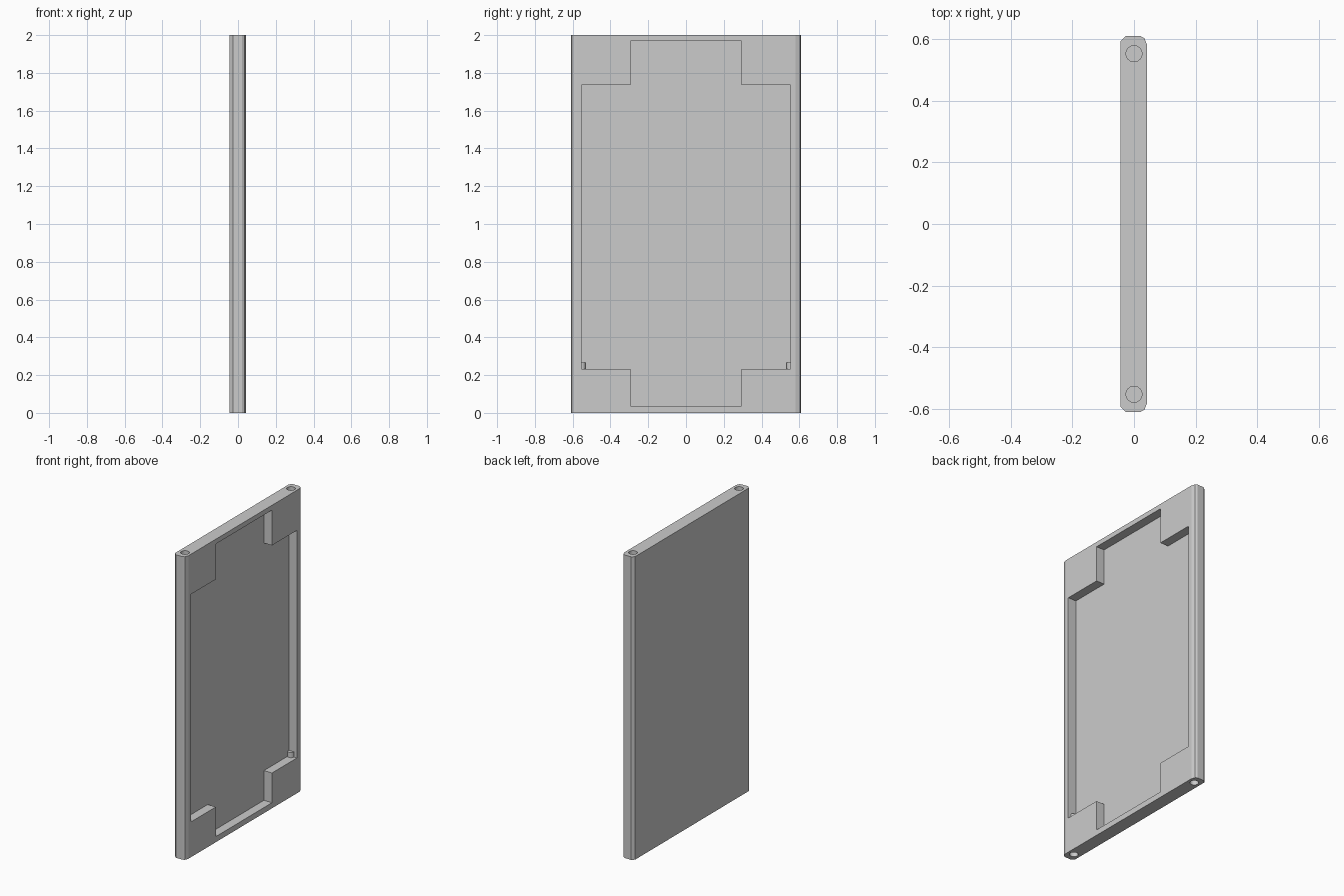
import bpy
import bmesh
from mathutils import Vector

cube = bpy.data.objects.get("Cube")
if cube:
    bpy.data.objects.remove(cube, do_unlink=True)

grey = bpy.data.materials.new("light grey")
grey.use_nodes = True
colour = (0.6, 0.6, 0.6, 1)
grey.diffuse_color = colour
grey.node_tree.nodes["Principled BSDF"].inputs["Base Color"].default_value = colour


def prism(name, outline, sweep):
    """Closed solid made by sweeping a flat outline along a vector."""
    bm = bmesh.new()
    face = bm.faces.new([bm.verts.new(p) for p in outline])
    new = bmesh.ops.extrude_face_region(bm, geom=[face])["geom"]
    moved = [v for v in new if isinstance(v, bmesh.types.BMVert)]
    bmesh.ops.translate(bm, verts=moved, vec=Vector(sweep))
    bmesh.ops.recalc_face_normals(bm, faces=bm.faces)
    mesh = bpy.data.meshes.new(name)
    bm.to_mesh(mesh)
    bm.free()
    mesh.materials.append(grey)
    obj = bpy.data.objects.new(name, mesh)
    bpy.context.collection.objects.link(obj)
    return obj


def cylinder(name, y, z, radius, height):
    bpy.ops.mesh.primitive_cylinder_add(vertices=32, radius=radius, depth=height,
                                        location=(0, y, z + height / 2))
    obj = bpy.context.object
    obj.name = name
    obj.data.materials.append(grey)
    return obj


def cut(target, cutter):
    cutter.hide_render = True
    mod = target.modifiers.new("cut", "BOOLEAN")
    mod.operation = "DIFFERENCE"
    mod.solver = "EXACT"
    mod.object = cutter
    bpy.context.view_layer.objects.active = target
    bpy.ops.object.modifier_apply(modifier=mod.name)
    bpy.data.objects.remove(cutter, do_unlink=True)


# Door panel: plan section with chamfered long edges
half = [(-0.044, 0.594), (-0.027, 0.61), (0.022, 0.61), (0.034, 0.603), (0.043, 0.58)]
section = half + [(x, -y) for x, y in reversed(half)]
panel = prism("door_panel", [(x, y, 0) for x, y in section], (0, 0, 2))

# Cross-shaped recess in the +x face
INNER, OUTER = 0.293, 0.553
BOTTOM, STEP_LOW, STEP_HIGH, TOP = 0.037, 0.233, 1.735, 1.968
side = [(INNER, BOTTOM), (INNER, STEP_LOW), (OUTER, STEP_LOW),
        (OUTER, STEP_HIGH), (INNER, STEP_HIGH), (INNER, TOP)]
cross = side + [(-y, z) for y, z in reversed(side)]
cut(panel, prism("recess_cutter", [(-0.016, y, z) for y, z in cross], (0.1, 0, 0)))

# Blind pivot holes in both ends, and pin tips showing in the lower recess corners
for s, label in ((1, "back"), (-1, "front")):
    for z in (-0.1, 1.8):
        cut(panel, cylinder("hole_cutter", s * 0.553, z, 0.026, 0.3))
    cylinder(label + "_pin_tip", s * 0.553, 0.225, 0.022, 0.043)
